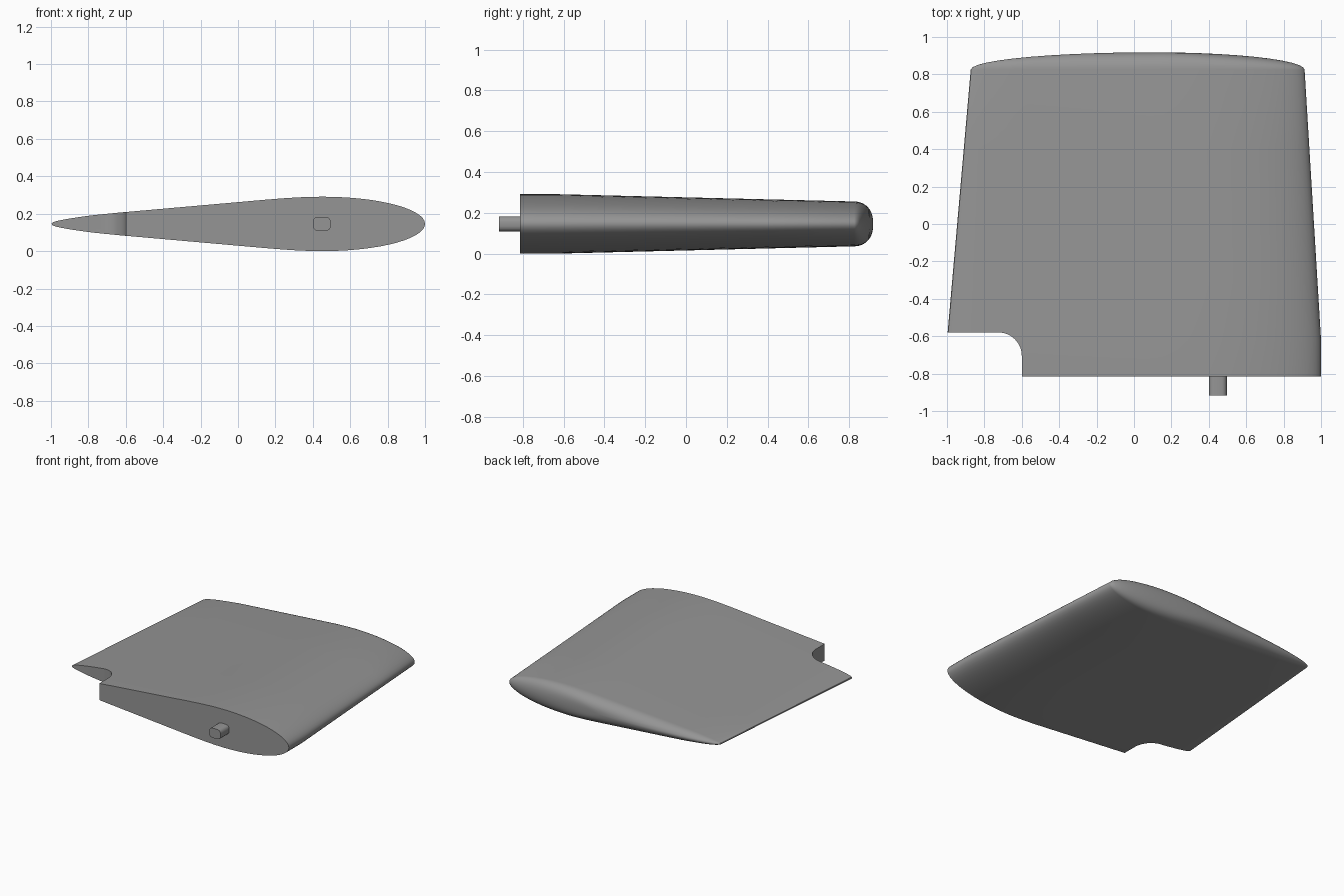
import bpy, bmesh, math

if "Cube" in bpy.data.objects:
    bpy.data.objects.remove(bpy.data.objects["Cube"])

ZC = 0.1455           # height of the chord plane
ROOT, BEND, TIP = -0.815, -0.62, 0.825
CAP = 0.093           # depth of the rounded tip


def half_thickness(u):
    """Section half thickness (1 = thickest) at chord position u in -1..1."""
    if u > 0.45:
        return math.sqrt(max(0, 1 - ((u - 0.45) / 0.55) ** 2))
    straight = 0.80 + 0.605 * u
    if u > 0.1:           # blend the straight flank into the crown
        t = (u - 0.1) / 0.35
        p0, m0 = 0.8605, 0.605 * 0.35
        return ((2*t**3 - 3*t*t + 1) * p0 + (t**3 - 2*t*t + t) * m0
                + (3*t*t - 2*t**3))
    if u < -0.7:          # rounded trailing edge
        d = (u + 1) / 0.3
        return straight * math.sqrt(max(0, 1 - (1 - d) ** 2)) ** 0.8
    return straight


def planform(y):
    """Trailing edge x, leading edge x and half thickness at span y."""
    t = max(0, (y - BEND) / (TIP - BEND))
    return -1 + 0.127 * t, 1 - 0.088 * t, 0.1455 - 0.0355 * t


def ring(y, sx=1, sz=1, n=40, y_pos=None):
    x0, x1, h = planform(y)
    us = [-math.cos(math.pi * i / n) for i in range(n + 1)]
    pts = [(u, half_thickness(u)) for u in us]
    pts += [(u, -t) for u, t in reversed(pts[1:-1])]
    mid = (x0 + x1) / 2
    return [(mid + 0.08 * (1 - sx) + u * sx * (x1 - x0) / 2,
             y if y_pos is None else y_pos, ZC + t * h * sz) for u, t in pts]


def loft(name, rings):
    bm = bmesh.new()
    loops = [[bm.verts.new(p) for p in r] for r in rings]
    n = len(rings[0])
    for a, b in zip(loops, loops[1:]):
        for i in range(n):
            j = (i + 1) % n
            bm.faces.new((a[i], a[j], b[j], b[i]))
    bm.faces.new(loops[0])
    bm.faces.new(loops[-1])
    bmesh.ops.recalc_face_normals(bm, faces=bm.faces)
    me = bpy.data.meshes.new(name)
    bm.to_mesh(me)
    bm.free()
    ob = bpy.data.objects.new(name, me)
    bpy.context.collection.objects.link(ob)
    return ob


def smooth(ob, angle=35):
    bpy.ops.object.select_all(action='DESELECT')
    ob.select_set(True)
    bpy.context.view_layer.objects.active = ob
    bpy.ops.object.shade_smooth_by_angle(angle=math.radians(angle))


# Tapered blade with a rounded tip
rings = [ring(y) for y in (ROOT, BEND, -0.3, 0.05, 0.4, TIP)]
for k in range(1, 12):
    a = math.radians(8 * k)
    rings.append(ring(TIP, math.cos(a), math.cos(a) ** 0.8,
                      y_pos=TIP + CAP * math.sin(a)))
blade = loft("blade", rings)

# Notch with a filleted inner corner at the trailing edge root
outline = [(-1.2, -1.0), (-0.6, -1.0)]
for i in range(13):
    a = math.radians(7.5 * i)
    outline.append((-0.725 + 0.125 * math.cos(a), -0.705 + 0.125 * math.sin(a)))
outline.append((-1.2, -0.58))
cutter = loft("notch_cutter", [[(x, y, z) for x, y in outline] for z in (-0.2, 0.5)])
cutter.hide_render = True
mod = blade.modifiers.new("notch", 'BOOLEAN')
mod.operation, mod.solver, mod.object = 'DIFFERENCE', 'EXACT', cutter
bpy.context.view_layer.objects.active = blade
bpy.ops.object.modifier_apply(modifier=mod.name)
bpy.data.objects.remove(cutter)
smooth(blade)

# Rounded mounting peg on the root face
section = []
for cx, cz, start in ((1, 1, 0), (-1, 1, 90), (-1, -1, 180), (1, -1, 270)):
    for i in range(4):
        a = math.radians(start + 30 * i)
        section.append((0.448 + cx * 0.022 + 0.026 * math.cos(a),
                        ZC + cz * 0.011 + 0.026 * math.sin(a)))
peg = loft("mounting_peg", [[(x, y, z) for x, z in section] for y in (-0.918, -0.80)])
smooth(peg)

# Dark grey finish
grey = bpy.data.materials.new("dark_grey")
grey.diffuse_color = (0.3, 0.3, 0.3, 1)
grey.use_nodes = True
grey.node_tree.nodes["Principled BSDF"].inputs["Base Color"].default_value = grey.diffuse_color
for ob in (blade, peg):
    ob.data.materials.clear()
    ob.data.materials.append(grey)
